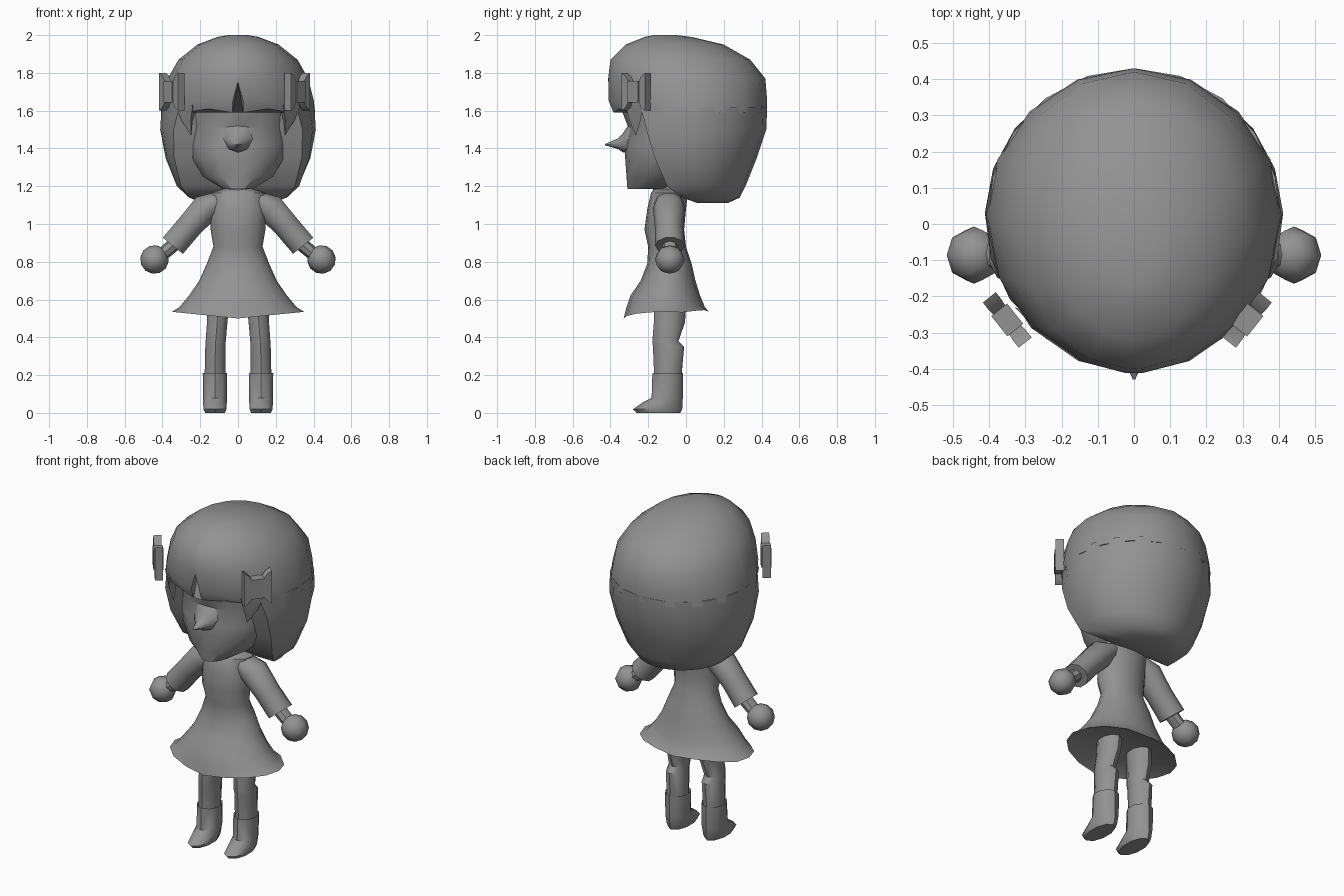
import bpy, bmesh, math
from mathutils import Vector

cube = bpy.data.objects.get("Cube")
if cube:
    bpy.data.objects.remove(cube, do_unlink=True)

grey = bpy.data.materials.new("plain grey")
grey.use_nodes = True
colour = (0.29, 0.29, 0.29, 1)
grey.diffuse_color = colour
grey.node_tree.nodes["Principled BSDF"].inputs["Base Color"].default_value = colour


def loft(name, rings, side=1, angle=42):
    """Skin a list of equal rings, cap both ends and shade the result."""
    bm = bmesh.new()
    loops = [[bm.verts.new((p[0] * side, p[1], p[2])) for p in r] for r in rings]
    for a, b in zip(loops, loops[1:]):
        for i in range(len(a)):
            j = (i + 1) % len(a)
            bm.faces.new((a[i], a[j], b[j], b[i]))
    bm.faces.new(loops[0])
    bm.faces.new(loops[-1])
    bmesh.ops.remove_doubles(bm, verts=bm.verts, dist=0.0005)
    bmesh.ops.recalc_face_normals(bm, faces=bm.faces)
    mesh = bpy.data.meshes.new(name)
    bm.to_mesh(mesh)
    bm.free()
    mesh.materials.append(grey)
    obj = bpy.data.objects.new(name, mesh)
    bpy.context.collection.objects.link(obj)
    bpy.ops.object.select_all(action='DESELECT')
    obj.select_set(True)
    bpy.context.view_layer.objects.active = obj
    bpy.ops.object.shade_smooth_by_angle(angle=math.radians(angle))
    return obj


def oval(z, front, back, rx, cx=0, n=16):
    """Level ring whose first point faces the front."""
    cy, ry = (front + back) / 2, (back - front) / 2
    turns = [2 * math.pi * i / n for i in range(n)]
    return [Vector((cx + rx * math.sin(t), cy - ry * math.cos(t), z)) for t in turns]


def tube(centre, direction, rx, ry, n=10):
    """Ring square to a direction lying in the x-z plane."""
    d = Vector(direction).normalized()
    u = Vector((0, 1, 0))
    v = d.cross(u)
    turns = [2 * math.pi * i / n for i in range(n)]
    return [Vector(centre) + u * ry * math.cos(t) + v * rx * math.sin(t) for t in turns]


# Upper hair with a notched fringe
crown = [(2.0, -0.17, -0.05, 0.05), (1.99, -0.22, 0.03, 0.11), (1.95, -0.32, 0.2, 0.215),
         (1.87, -0.4, 0.34, 0.315), (1.77, -0.412, 0.42, 0.372),
         (1.65, -0.41, 0.43, 0.402), (1.59, -0.385, 0.43, 0.408)]
angles = sorted([i * 22.5 for i in range(-7, 9)] + [-4, 4])
rings = []
for z, front, back, rx in crown:
    cy, ry = (front + back) / 2, (back - front) / 2
    ring = []
    for a in angles:
        t = math.radians(a)
        height = max(z, 1.75) if a == 0 else z
        if z < 1.6 and 20 < abs(a) < 30:
            height += 0.02
        ring.append((rx * math.sin(t), cy - ry * math.cos(t), height))
    rings.append(ring)
loft("upper_hair", rings)

# Lower hair, open around the face
lower = [(1.62, 0.43, 0.405, -0.24), (1.5, 0.425, 0.412, -0.21), (1.35, 0.375, 0.385, -0.165),
         (1.2, 0.315, 0.325, -0.1), (1.14, 0.285, 0.26, -0.02), (1.11, 0.22, 0.19, 0.06)]
rings = []
for z, back, rx, edge in lower:
    cy = 0.02
    start = math.asin((edge - cy) / rx)
    ring = []
    for i in range(15):
        t = start + (math.pi - 2 * start) * i / 14
        depth = rx if math.sin(t) < 0 else back - cy
        ring.append((rx * math.cos(t), cy + depth * math.sin(t), z))
    rings.append(ring)
loft("lower_hair", rings)

# Head and pointed nose
head = [(1.185, -0.31, -0.08, 0.08), (1.25, -0.315, 0.02, 0.19), (1.35, -0.322, 0.1, 0.25),
        (1.42, -0.325, 0.15, 0.27), (1.51, -0.305, 0.15, 0.275),
        (1.6, -0.34, 0.15, 0.28), (1.76, -0.36, 0.15, 0.28)]
loft("head", [oval(*h, n=14) for h in head], angle=30)

nose = [(-0.29, 0.085, 0.085, 1.46), (-0.335, 0.06, 0.05, 1.43),
        (-0.36, 0.035, 0.028, 1.425), (-0.43, 0.003, 0.003, 1.42)]
loft("nose", [[(rx * math.cos(k * math.pi / 4), y, z + rz * math.sin(k * math.pi / 4))
               for k in range(8)] for y, rx, rz, z in nose])

# Neck and dress
loft("neck", [oval(1.14, -0.17, -0.03, 0.075, n=10), oval(1.24, -0.18, -0.04, 0.07, n=10)])
dress = [(1.185, -0.17, -0.01, 0.08), (1.165, -0.185, 0.01, 0.15), (1.08, -0.205, 0.0, 0.15),
         (0.97, -0.22, -0.01, 0.145), (0.88, -0.2, 0.0, 0.13), (0.79, -0.205, 0.03, 0.165),
         (0.7, -0.24, 0.05, 0.205), (0.62, -0.295, 0.075, 0.26), (0.56, -0.315, 0.1, 0.31),
         (0.5, -0.33, 0.12, 0.35), (0.56, -0.27, 0.06, 0.24)]
rings = [oval(*d) for d in dress]
for p in rings[-2]:
    p.z += 0.035 * abs(p.x) / 0.35 + max(0, p.y) * 0.3
loft("dress", rings)

for side, label in ((1, "left"), (-1, "right")):
    # Sleeve, wrist and hand
    slope = (0.2, 0, -0.25)
    loft(label + "_sleeve", [tube((0.1, -0.09, 1.125), (1, 0, -0.5), 0.05, 0.07),
                             tube((0.17, -0.09, 1.085), (0.8, 0, -0.7), 0.08, 0.085),
                             tube((0.26, -0.09, 0.985), slope, 0.072, 0.075),
                             tube((0.345, -0.085, 0.885), slope, 0.072, 0.078)], side)
    loft(label + "_wrist", [tube((0.33, -0.085, 0.9), slope, 0.038, 0.04, 8),
                            tube((0.41, -0.085, 0.83), slope, 0.035, 0.04, 8)], side)
    palm = Vector((0.442, -0.086, 0.812))
    hand = []
    for k in range(7):
        t = math.pi * k / 6
        d = Vector(slope).normalized()
        r = max(0.076 * math.sin(t), 0.0001)
        hand.append(tube(palm - d * 0.076 * math.cos(t), d, r, r * 1.04, 8))
    loft(label + "_hand", hand, side, 50)

    # Leg and boot
    leg = [(0.57, -0.17, 0.0, 0.105, 0.06), (0.48, -0.17, -0.005, 0.11, 0.057),
           (0.38, -0.178, -0.04, 0.118, 0.056), (0.35, -0.175, -0.01, 0.12, 0.056),
           (0.18, -0.168, -0.025, 0.122, 0.058)]
    loft(label + "_leg", [oval(z, f, b, rx, cx, 10) for z, f, b, cx, rx in leg], side)
    boot = [(0.19, -0.165, -0.03, 0.055), (0.21, -0.178, -0.015, 0.068),
            (0.08, -0.182, -0.017, 0.067), (0.055, -0.23, -0.018, 0.066),
            (0.02, -0.28, -0.02, 0.064), (0.0, -0.26, -0.03, 0.055)]
    loft(label + "_boot", [oval(z, f, b, rx, 0.122, 10) for z, f, b, rx in boot], side)

    # Hair bow: flared ends with a square knot
    centre = Vector((0.313 if side > 0 else 0.35, -0.265, 1.7))
    along = Vector((0.62, 0.78, 0))
    across = Vector((0.78, -0.62, 0))

    def bow_ring(u, h, t):
        return [centre + along * u + across * t * a + Vector((0, 0, h * b))
                for a, b in ((-1, -1), (1, -1), (1, 1), (-1, 1))]

    loft(label + "_bow", [bow_ring(*b) for b in ((-0.08, 0.1, 0.023), (-0.055, 0.085, 0.023),
                                                 (-0.03, 0.05, 0.02), (0.03, 0.05, 0.02),
                                                 (0.055, 0.085, 0.023), (0.08, 0.1, 0.023))],
         side, 25)
    loft(label + "_bow_knot", [bow_ring(-0.036, 0.058, 0.028), bow_ring(0.036, 0.058, 0.028)],
         side, 25)

    # Loose lock in front of the ear
    loft(label + "_side_lock", [
        [(0.33, -0.23, 1.63), (0.24, -0.32, 1.63), (0.22, -0.26, 1.63)],
        [(0.3, -0.24, 1.55), (0.25, -0.3, 1.55), (0.24, -0.25, 1.55)],
        [(0.25, -0.265, 1.47), (0.248, -0.268, 1.47), (0.247, -0.264, 1.47)]], side)
